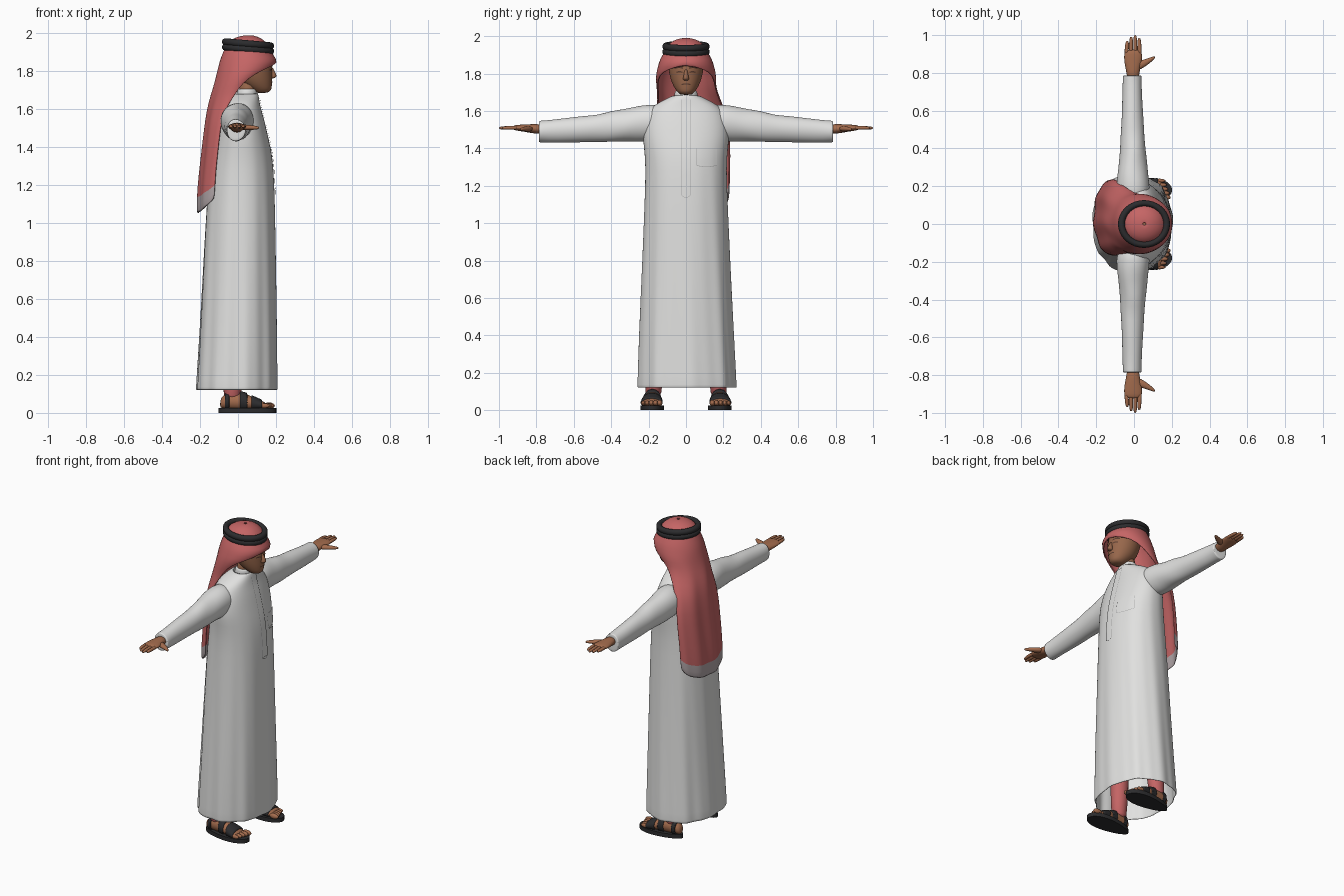
import bpy, bmesh
from math import sin, cos, pi, radians
from mathutils import Vector
from mathutils.bvhtree import BVHTree

if "Cube" in bpy.data.objects:
    bpy.data.objects.remove(bpy.data.objects["Cube"])


def material(name, *rgb):
    m = bpy.data.materials.new(name)
    m.use_nodes = True
    m.diffuse_color = (*rgb, 1)
    m.node_tree.nodes["Principled BSDF"].inputs["Base Color"].default_value = (*rgb, 1)
    return m


WHITE = material("white cloth", .75, .75, .74)
SEAM = material("seam grey", .42, .42, .42)
RED = material("scarf red", .56, .13, .13)
FRINGE = material("fringe grey", .44, .38, .39)
BLACK = material("black", .025, .025, .027)
SKIN = material("skin", .37, .15, .075)
FACE = material("face skin", .31, .135, .07)
DARK = material("dark brown", .1, .045, .028)


def finish(name, bm, mats, level=1, thick=0):
    bmesh.ops.recalc_face_normals(bm, faces=bm.faces)
    me = bpy.data.meshes.new(name)
    bm.to_mesh(me)
    bm.free()
    ob = bpy.data.objects.new(name, me)
    bpy.context.collection.objects.link(ob)
    for m in mats:
        me.materials.append(m)
    me.polygons.foreach_set("use_smooth", [True] * len(me.polygons))
    if thick:
        mod = ob.modifiers.new("thickness", "SOLIDIFY")
        mod.thickness = thick
        mod.offset = -1
    if level:
        mod = ob.modifiers.new("smooth", "SUBSURF")
        mod.levels = mod.render_levels = level
    return ob


def skin_rows(bm, rows, closed):
    for r0, r1 in zip(rows, rows[1:]):
        n = len(r0)
        for i in range(n if closed else n - 1):
            j = (i + 1) % n
            bm.faces.new((r0[i], r0[j], r1[j], r1[i]))


def loft(name, secs, mat, axis="z", side=1, seg=20, power=2, folds=None, caps=True, thick=0):
    """Sections: position along axis, two centre values, two radii."""
    bm = bmesh.new()
    rows = []
    for pos, ca, cb, ra, rb in secs:
        row = []
        for i in range(seg):
            t = 2 * pi * i / seg
            k = 1 + (folds(pos, t) if folds else 0)
            c, s = cos(t), sin(t)
            a = ca + ra * k * abs(c) ** (2 / power) * (1 if c > 0 else -1)
            b = cb + rb * k * abs(s) ** (2 / power) * (1 if s > 0 else -1)
            x, y, z = {"z": (a, b, pos), "y": (a, pos, b), "x": (pos, a, b)}[axis]
            row.append(bm.verts.new((x, y * side, z)))
        rows.append(row)
    skin_rows(bm, rows, True)
    if caps:
        bm.faces.new(rows[0])
        bm.faces.new(rows[-1])
    return finish(name, bm, [mat], thick=thick)


# Long robe, open at the hem, with soft vertical folds
def robe_folds(z, t):
    k = max(0, min(1, (1.5 - z) / 1.3))
    return k * (.018 * sin(9 * t + .6) + .01 * sin(17 * t + 2 * z))


robe = loft("robe", [
    (.12, -.008, .003, .212, .262), (.14, -.008, .003, .212, .262),
    (.4, 0, 0, .203, .252), (.8, .008, 0, .19, .234), (1.1, .014, 0, .18, .222),
    (1.3, .02, 0, .167, .215), (1.4, .022, 0, .15, .224), (1.47, .02, 0, .135, .232),
    (1.55, .015, 0, .122, .222), (1.6, .012, 0, .11, .2), (1.635, .018, 0, .096, .165),
    (1.665, .03, 0, .08, .105), (1.685, .045, 0, .06, .065)],
    WHITE, seg=72, power=2.2, folds=robe_folds, caps=False, thick=.006)
loft("collar", [(1.65, .045, 0, .062, .068), (1.68, .048, 0, .057, .064),
                (1.705, .05, 0, .052, .06), (1.708, .05, 0, .05, .058)], WHITE)


# Thin details laid over a curved front surface
def patch(name, target, mat, y0, y1, z0, z1, ny=4, nz=4, lift=.004, sag=0):
    tree = BVHTree.FromObject(target, bpy.context.evaluated_depsgraph_get())
    bm = bmesh.new()
    rows = []
    for j in range(nz + 1):
        row = []
        for i in range(ny + 1):
            y = y0 + (y1 - y0) * i / ny
            z = z0 + (z1 - z0) * j / nz + sag * (1 - (2 * i / ny - 1) ** 2)
            hit = tree.ray_cast(Vector((1, y, z)), Vector((-1, 0, 0)))[0]
            row.append(bm.verts.new((hit.x + lift if hit else .1, y, z)))
        rows.append(row)
    skin_rows(bm, rows, False)
    return finish(name, bm, [mat], 0)


bpy.context.view_layer.update()
patch("placket", robe, WHITE, -.025, .025, 1.15, 1.66, 4, 24, .005)
for y in (-.025, .022):
    patch("placket_seam", robe, SEAM, y, y + .003, 1.15, 1.66, 1, 24, .006)
patch("placket_tip", robe, SEAM, -.025, .025, 1.148, 1.151, 6, 1, .006, -.012)
patch("pocket", robe, WHITE, .055, .165, 1.31, 1.4, 8, 6)
patch("pocket_hem", robe, SEAM, .055, .165, 1.308, 1.311, 8, 1, .005, -.008)
for y in (.053, .165):
    patch("pocket_edge", robe, SEAM, y, y + .002, 1.31, 1.4, 1, 6, .005)

# Neck, head and face
loft("neck", [(1.6, .045, 0, .045, .05), (1.7, .05, 0, .046, .053),
              (1.76, .06, 0, .05, .055)], FACE)
head = loft("head", [
    (1.685, .125, 0, .03, .028), (1.7, .125, 0, .051, .045), (1.72, .11, 0, .068, .06),
    (1.75, .095, 0, .086, .076), (1.79, .085, 0, .095, .088), (1.83, .08, 0, .1, .094),
    (1.87, .07, 0, .103, .098), (1.92, .06, 0, .09, .09)], FACE, seg=32)
loft("nose", [(1.825, .174, 0, .008, .008), (1.787, .183, 0, .017, .012),
              (1.772, .186, 0, .02, .018), (1.762, .178, 0, .012, .013)], FACE)
bpy.context.view_layer.update()
patch("mouth", head, DARK, -.025, .025, 1.738, 1.744, 6, 2, .003, .003)
for s in (-1, 1):
    patch("eyebrow", head, DARK, .015 * s, .06 * s, 1.824, 1.832, 6, 2, .004, .005)
    patch("eye", head, DARK, .02 * s, .05 * s, 1.803, 1.81, 6, 2, .003, .003)

# Head scarf: closed crown, open hood, long back drape with a grey border
# rows: back height, edge height, centre x and y, radius x and y, half angle
SCARF = [
    (1.992, 1.992, .055, 0, .005, .005, 180), (1.985, 1.985, .055, 0, .05, .05, 180),
    (1.967, 1.957, .053, 0, .095, .088, 180), (1.935, 1.92, .053, 0, .118, .108, 180),
    (1.9, 1.885, .053, 0, .132, .127, 180), (1.86, 1.85, .06, 0, .155, .148, 180),
    (1.82, 1.82, .05, 0, .155, .16, 140), (1.77, 1.79, .03, 0, .145, .163, 118),
    (1.71, 1.74, 0, 0, .13, .16, 102), (1.64, 1.67, -.03, .015, .122, .165, 94),
    (1.55, 1.57, -.085, .03, .085, .195, 90), (1.4, 1.42, -.1, .035, .087, .205, 90),
    (1.25, 1.29, -.115, .035, .09, .2, 90), (1.13, 1.2, -.12, .035, .095, .2, 90),
    (1.05, 1.13, -.125, .035, .09, .195, 90)]
bm = bmesh.new()
rows, cols = [], 40
for j, (zb, ze, cx, cy, rx, ry, half) in enumerate(SCARF):
    row = []
    for i in range(cols + 1):
        t = 2 * i / cols - 1
        a = t * radians(half)
        k = 1 + min(.05, max(0, j - 6) * .01) * sin(13 * t + .25 * j)
        row.append(bm.verts.new((cx - rx * k * cos(a), cy + ry * sin(a),
                                 zb + (ze - zb) * t * t)))
    rows.append(row)
skin_rows(bm, rows, False)
for v in rows[-1]:
    for f in v.link_faces:
        f.material_index = 1
bmesh.ops.remove_doubles(bm, verts=bm.verts, dist=.0003)
finish("head_scarf", bm, [RED, FRINGE], 1, .008)

# Double black cord around the scarf
for dz in (-.014, .014):
    bpy.ops.mesh.primitive_torus_add(location=(.053, 0, 1.931 + dz), rotation=(0, .09, 0),
                                     major_segments=48, minor_segments=12,
                                     major_radius=.112, minor_radius=.017)
    cord = bpy.context.object
    cord.name = "head_cord"
    cord.scale = (1.07, .98, 1.1)
    cord.data.materials.append(BLACK)
    bpy.ops.object.shade_smooth()

# Foot sections shared by the foot and its straps
FOOT = [(-.095, 0, .045, .018, .018), (-.08, 0, .06, .035, .037), (-.03, 0, .062, .04, .046),
        (.03, 0, .06, .042, .046), (.08, .002, .05, .05, .034), (.13, .004, .04, .054, .021),
        (.15, .004, .036, .05, .015)]


def strap(x0, x1, side):
    secs = []
    for x in (x0, x0 + .003, (x0 + x1) / 2, x1 - .003, x1):
        a, b = next(p for p in zip(FOOT, FOOT[1:]) if p[1][0] >= x)
        f = (x - a[0]) / (b[0] - a[0])
        c = [u + (v - u) * f for u, v in zip(a, b)]
        secs.append((x, c[1] + .18, c[2], c[3] + .007, c[4] + .007))
    loft("sandal_strap", secs, BLACK, "x", side)


for s in (-1, 1):
    # Sleeve
    loft("sleeve", [
        (.1, 0, 1.545, .085, .085), (.2, -.005, 1.537, .09, .1), (.27, -.007, 1.53, .08, .095),
        (.33, -.006, 1.522, .075, .086), (.4, -.005, 1.517, .067, .083),
        (.47, -.008, 1.507, .063, .072), (.55, -.008, 1.503, .058, .071),
        (.7, -.01, 1.493, .051, .062), (.775, -.01, 1.49, .05, .058),
        (.785, -.01, 1.49, .05, .058), (.786, -.01, 1.49, .046, .053)],
        WHITE, "y", s, 28, folds=lambda p, t: .025 * sin(3 * t + 26 * p))
    # Hand with four fingers and a thumb
    loft("palm", [(.76, -.005, 1.502, .032, .028), (.82, -.006, 1.505, .037, .025),
                  (.86, -.005, 1.508, .048, .02), (.9, -.005, 1.51, .048, .016),
                  (.925, -.005, 1.51, .043, .012)], SKIN, "y", s)
    for i, tip in enumerate((.97, .992, 1.0, .985)):
        x = -.04 + i * .0235
        loft("finger", [(.89, x, 1.51, .012, .012), (.94, x * .95, 1.51, .0115, .011),
                        (tip - .012, x * .9, 1.509, .01, .009),
                        (tip, x * .9, 1.508, .005, .005)], SKIN, "y", s, 10)
    loft("thumb", [(.015, .835, 1.505, .028, .018), (.055, .85, 1.504, .021, .014),
                   (.09, .87, 1.503, .014, .011), (.113, .885, 1.502, .006, .006)],
         SKIN, "x", s, 12)
    # Leg, foot and toes
    loft("trouser_leg", [(.075, -.03, .175, .045, .042), (.09, -.03, .175, .048, .044),
                         (.6, -.01, .14, .07, .07)], RED, side=s)
    loft("foot", [(x, cy + .18, cz, a, b) for x, cy, cz, a, b in FOOT], SKIN, "x", s)
    for i in range(5):
        bpy.ops.mesh.primitive_uv_sphere_add(
            segments=14, ring_count=8, location=(.163 - .007 * i, s * (.141 + .022 * i), .038))
        toe = bpy.context.object
        toe.name = "toe"
        toe.scale = (.032, .015 - .001 * i, .017 - .001 * i)
        toe.data.materials.append(SKIN)
        bpy.ops.object.shade_smooth()
    # Sandal
    for x0, x1 in ((-.07, -.045), (.01, .05), (.07, .128)):
        strap(x0, x1, s)
    bm = bmesh.new()
    ring = []
    for i in range(32):
        t = 2 * pi * i / 32
        w = .056 + .014 * cos(t)
        ring.append(bm.verts.new((.05 + .152 * cos(t), s * (.18 + w * 1.1 * sin(t)), 0)))
    face = bm.faces.new(ring)
    up = bmesh.ops.extrude_face_region(bm, geom=[face])["geom"]
    bmesh.ops.translate(bm, vec=(0, 0, .026), verts=[v for v in up if hasattr(v, "co")])
    sole = finish("sandal_sole", bm, [BLACK], 0)
    sole.select_set(True)
    bpy.context.view_layer.objects.active = sole
    bpy.ops.object.shade_smooth_by_angle(angle=radians(40))
